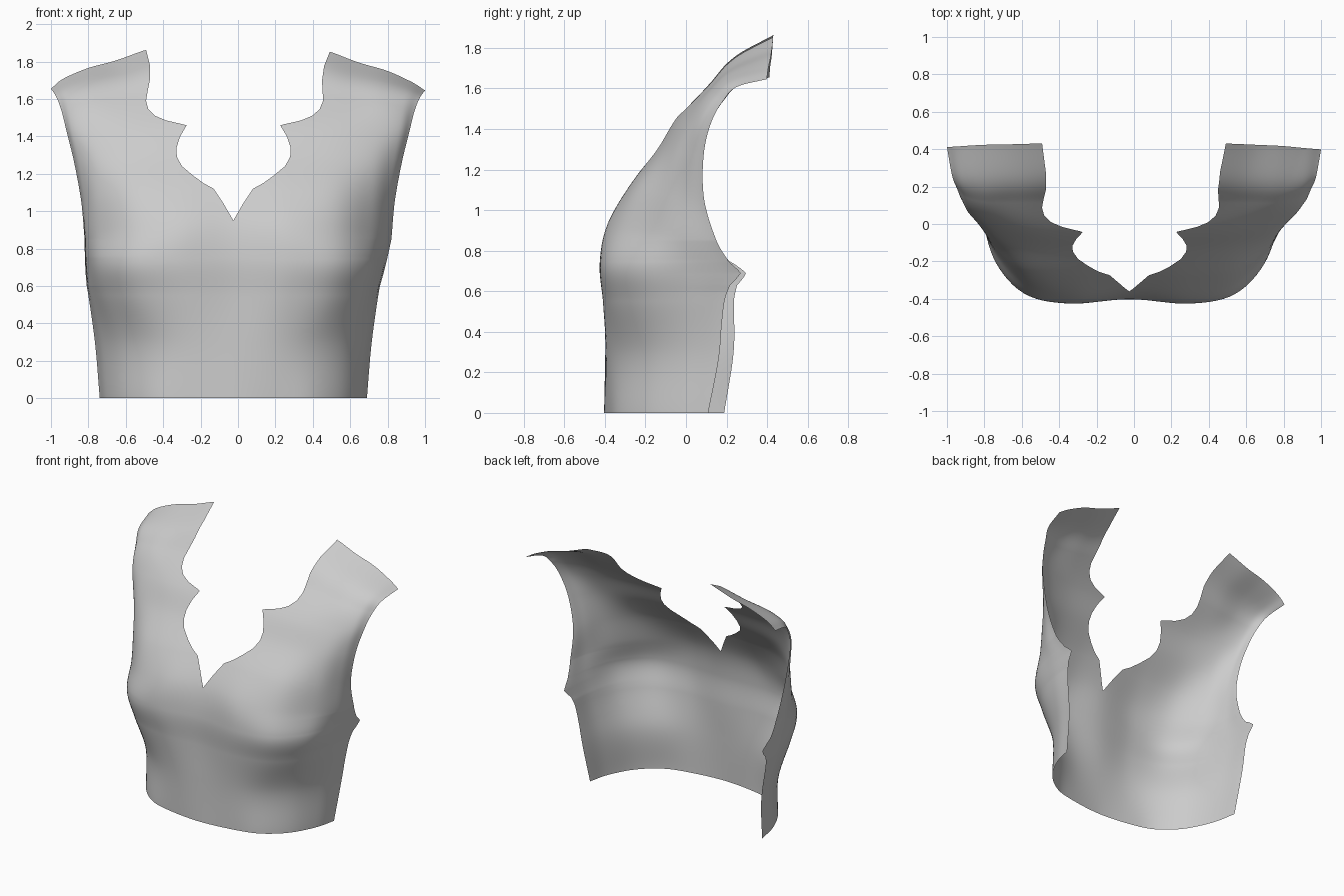
import bpy, bmesh

if "Cube" in bpy.data.objects:
    bpy.data.objects.remove(bpy.data.objects["Cube"])

# Horizontal sections of one half: (z inner, z outer, [x,y from centre front to side edge])
SECTIONS = [
    (0.30, 0.30, [(0, -.398), (.25, -.385), (.445, -.312), (.60, -.175), (.70, .02), (.74, .20)]),
    (0.55, 0.55, [(0, -.395), (.28, -.408), (.52, -.35), (.68, -.19), (.755, .03), (.775, .213)]),
    (0.75, 0.69, [(0, -.40), (.32, -.425), (.56, -.375), (.72, -.205), (.785, .03), (.80, .238)]),
    (0.95, 0.85, [(0, -.36), (.30, -.385), (.55, -.325), (.72, -.16), (.80, 0), (.82, .15)]),
    (1.12, 1.05, [(0, -.27), (.30, -.285), (.55, -.25), (.73, -.12), (.81, 0), (.838, .09)]),
    (1.30, 1.27, [(0, -.15), (.30, -.145), (.55, -.12), (.74, -.06), (.84, .02), (.878, .087)]),
    (1.46, 1.42, [(0, -.05), (.30, -.045), (.55, -.03), (.75, .01), (.87, .06), (.915, .12)]),
    (1.64, 1.54, [(.20, .11), (.45, .115), (.62, .113), (.78, .115), (.89, .14), (.945, .185)]),
    (1.79, 1.615, [(.30, .25), (.47, .25), (.62, .245), (.78, .24), (.91, .245), (.975, .265)]),
    (1.90, 1.65, [(.35, .43), (.50, .43), (.65, .425), (.80, .42), (.93, .41), (1.0, .405)]),
]
# Hem section: the waist section, slightly narrower and pulled forward at the side
hem = [(x * .965, y - .006 - .045 * (i / 5) ** 2) for i, (x, y) in enumerate(SECTIONS[0][2])]
hem[1] = (.25, -.378)
SECTIONS.insert(0, (0, 0, hem))
DROP = [0, .18, .40, .57, .80, 1]          # how the shoulder slope falls across a section

# Scalloped neckline: (z, half width)
NECK = [(.95, 0), (1.04, .052), (1.12, .105), (1.15, .16), (1.19, .215), (1.24, .275),
        (1.29, .303), (1.34, .305), (1.40, .285), (1.46, .25), (1.485, .36), (1.51, .42),
        (1.545, .458), (1.59, .473), (1.64, .468), (1.70, .46), (1.78, .466), (1.90, .505)]
COLS = 32


def hermite(knots, pts, t, level_start=False):
    """Smooth curve through pts at the given knots."""
    n = len(knots)
    i = max(j for j in range(n - 1) if j == 0 or knots[j] <= t)

    def secant(j):
        return [(q - p) / (knots[j + 1] - knots[j]) for p, q in zip(pts[j], pts[j + 1])]

    def slope(j):
        if j == 0 and level_start:
            return [secant(0)[0], 0, 0]
        if j == 0 or j == n - 1:
            return secant(min(j, n - 2))
        h0, h1 = knots[j] - knots[j - 1], knots[j + 1] - knots[j]
        return [(a * h1 + b * h0) / (h0 + h1) for a, b in zip(secant(j - 1), secant(j))]
    h = knots[i + 1] - knots[i]
    s = (t - knots[i]) / h
    return [(2*s**3 - 3*s*s + 1) * p + (s**3 - 2*s*s + s) * h * m
            + (3*s*s - 2*s**3) * q + (s**3 - s*s) * h * k
            for p, q, m, k in zip(pts[i], pts[i + 1], slope(i), slope(i + 1))]


def neck_width(z):
    if z <= NECK[0][0] + 1e-6:
        return -1
    for (z0, x0), (z1, x1) in zip(NECK, NECK[1:]):
        if z <= z1:
            return x0 + (x1 - x0) * (z - z0) / (z1 - z0)
    return NECK[-1][1]


ZK = [s[0] for s in SECTIONS]
UK = [i / 5 for i in range(6)]
NET = [[(x, y, zi + (zo - zi) * d) for (x, y), d in zip(pts, DROP)] for zi, zo, pts in SECTIONS]


def half_row(v):
    """Points of one row, trimmed at the neckline."""
    ctrl = [hermite(ZK, [row[c] for row in NET], v) for c in range(6)]

    def point(u):
        return hermite(UK, ctrl, u, v < 1.3)

    def inside(u):
        p = point(u)
        return p[0] >= neck_width(p[2])
    u = 1.0
    while u > 0 and inside(u):
        u = max(u - 0.02, 0)
    if not inside(u):
        lo, hi = u, u + 0.02
        for _ in range(12):
            mid = (lo + hi) / 2
            lo, hi = (lo, mid) if inside(mid) else (mid, hi)
        u = hi
    us = [u + (1 - u) * i / COLS for i in range(COLS + 1)]
    return [(w, point(w)) for w in us]


def clamp(t):
    return min(max(t, 0), 1)


def place(u, p, side):
    """Mirror a point, add the slight lean of the garment and the underarm tip."""
    x, y, z = p
    x *= side
    top = clamp((z - 1.5) / .36)
    lean = max(top, clamp((z - .6) / .25) * u * u)
    skew = .055 * clamp((.75 - z) / .35) ** .5 * (1 - .3 * clamp(z / .6)) + .015 * top
    tip = .045 * clamp(1 - abs(z - .69) / .06) * u ** 10
    return (x - .025 * (1 - lean), y - skew * x * u * u + tip, z - .01 * x * top)


levels = [.9 * i / 90 for i in range(90)] + [.9 + .005 * i for i in range(201)]
rows = [half_row(v) for v in levels]

# Bodice front: both halves joined along the centre line
bm = bmesh.new()
for side in (-1, 1):
    grid = [[bm.verts.new(place(u, p, side)) for u, p in row] for row in rows]
    for a, b in zip(grid, grid[1:]):
        for i in range(COLS):
            quad = (a[i], a[i + 1], b[i + 1], b[i])
            bm.faces.new(quad if side > 0 else quad[::-1])
bmesh.ops.remove_doubles(bm, verts=bm.verts, dist=0.0002)
for f in bm.faces:
    f.smooth = True
mesh = bpy.data.meshes.new("bodice_front")
bm.to_mesh(mesh)
bm.free()
bodice = bpy.data.objects.new("bodice_front", mesh)
bpy.context.collection.objects.link(bodice)
